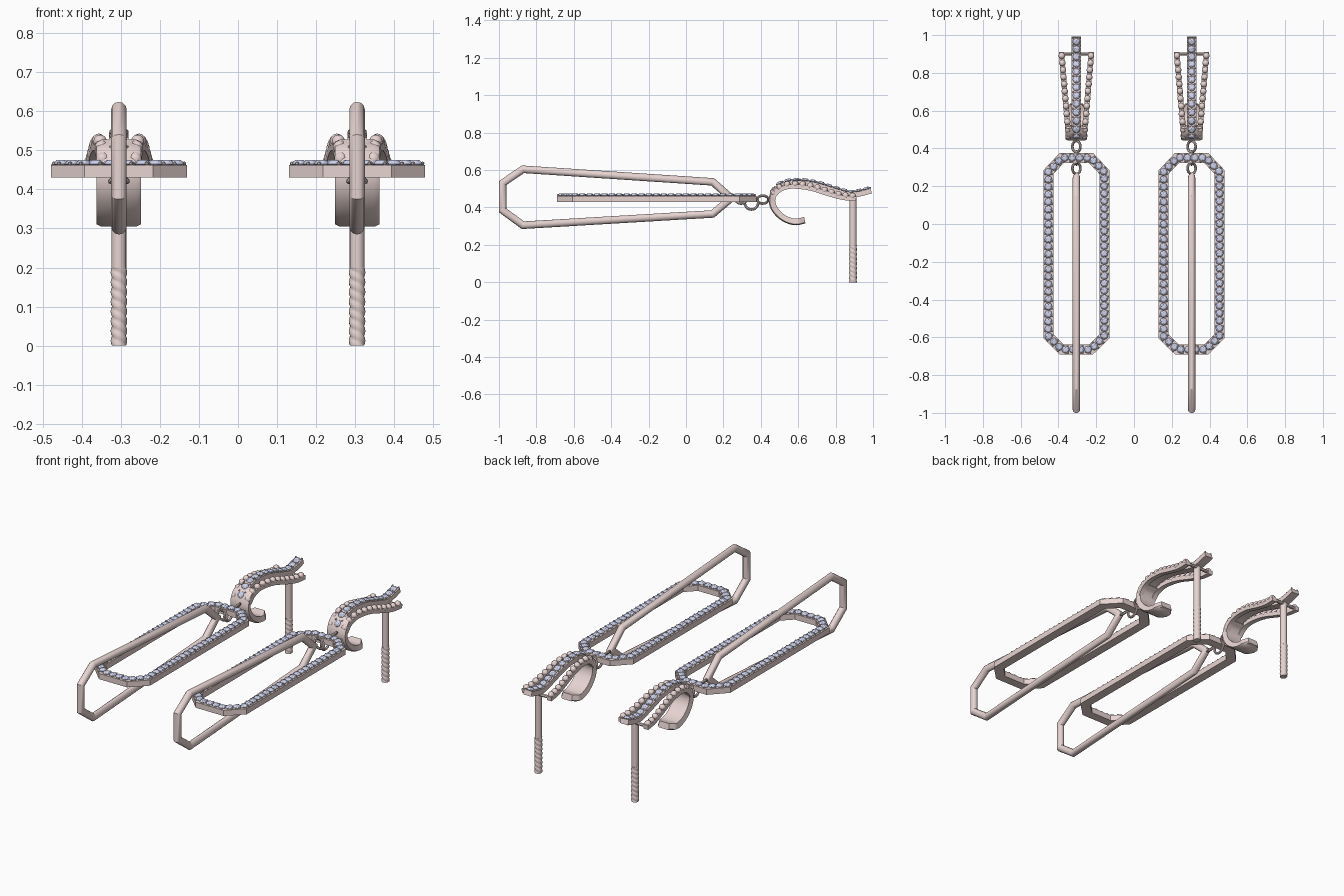
import bpy, bmesh, math
from mathutils import Vector, Matrix

if "Cube" in bpy.data.objects:
    bpy.data.objects.remove(bpy.data.objects["Cube"])

def material(name, rgb):
    m = bpy.data.materials.new(name)
    m.diffuse_color = (*rgb, 1)
    m.use_nodes = True
    m.node_tree.nodes["Principled BSDF"].inputs["Base Color"].default_value = m.diffuse_color
    return m

METAL = material("rose_metal", (0.80, 0.66, 0.64))
STONE = material("pale_stone", (0.62, 0.65, 0.84))

def finish(bm, name, mat, smooth=None):
    bmesh.ops.recalc_face_normals(bm, faces=bm.faces)
    me = bpy.data.meshes.new(name)
    bm.to_mesh(me)
    bm.free()
    ob = bpy.data.objects.new(name, me)
    bpy.context.collection.objects.link(ob)
    me.materials.append(mat)
    if smooth:
        bpy.ops.object.select_all(action='DESELECT')
        ob.select_set(True)
        bpy.context.view_layer.objects.active = ob
        bpy.ops.object.shade_smooth_by_angle(angle=math.radians(smooth))
    return ob

def spline(pts, n=5):
    """Catmull-Rom curve through 2D points."""
    p = [Vector(q) for q in pts]
    p = [2 * p[0] - p[1]] + p + [2 * p[-1] - p[-2]]
    out = []
    for i in range(1, len(p) - 2):
        a, b, c, d = p[i - 1:i + 3]
        for k in range(n):
            t = k / n
            out.append(0.5 * (2 * b + (c - a) * t + (2 * a - 5 * b + 4 * c - d) * t * t
                              + (3 * b - a - 3 * c + d) * t ** 3))
    return out + [p[-2]]

def sweep(name, path, profile, place, closed=False, width=lambda t: 1, smooth=35):
    """Sweep a profile (in-plane, across) along a planar path with mitred corners."""
    path = [Vector(p) for p in path]
    n, bm, rings = len(path), bmesh.new(), []
    for i, p in enumerate(path):
        a = (p - path[i - 1]) if (i or closed) else path[1] - p
        b = (path[(i + 1) % n] - p) if (i < n - 1 or closed) else a
        na, nb = (Vector((-v.y, v.x)).normalized() for v in (a, b))
        m = (na + nb) / (1 + na.dot(nb))
        w = width(i / (n - 1))
        rings.append([bm.verts.new(place(*(p + m * u), v * w)) for u, v in profile])
    k = len(profile)
    for i in range(n if closed else n - 1):
        r, s = rings[i], rings[(i + 1) % n]
        for j in range(k):
            bm.faces.new((r[j], r[(j + 1) % k], s[(j + 1) % k], s[j]))
    if not closed:
        bm.faces.new(rings[0])
        bm.faces.new(rings[-1])
    return finish(bm, name, METAL, smooth)

def spaced(path, count, place, lift, closed=False):
    """Evenly spaced (position, normal, tangent) frames, lifted off the path."""
    pts = [Vector(p) for p in path] + ([Vector(path[0])] if closed else [])
    segs = [(b - a).length for a, b in zip(pts, pts[1:])]
    total, out = sum(segs), []
    for i in range(count):
        d, k = total * (i + 0.5) / count, 0
        while d > segs[k]:
            d -= segs[k]
            k += 1
        t = (pts[k + 1] - pts[k]).normalized()
        out.append((pts[k] + t * d, t))
    return out

def solid_of(name, spots, mat, shape):
    bm = bmesh.new()
    for m in spots:
        shape(bm, m)
    return finish(bm, name, mat, 40 if shape is bead else None)

def gem(bm, m):
    """Eight-sided cut stone with table, crown and girdle."""
    prev = None
    for z, r, tw in ((-0.010, 0.010, 0), (0, 0.0205, 0), (0.006, 0.017, 0.5), (0.010, 0.011, 0)):
        ring = [bm.verts.new(m @ Vector((r * math.cos(a), r * math.sin(a), z)))
                for a in ((i + tw) * math.tau / 8 for i in range(8))]
        if prev:
            for i in range(8):
                o = i if ptw <= tw else (i + 1) % 8
                j = (i + 1) % 8
                if tw == ptw:
                    bm.faces.new((prev[i], prev[j], ring[j], ring[i]))
                elif tw > ptw:
                    bm.faces.new((prev[i], prev[j], ring[i]))
                    bm.faces.new((prev[j], ring[j], ring[i]))
                else:
                    bm.faces.new((prev[i], ring[j], ring[i]))
                    bm.faces.new((prev[i], prev[j], ring[j]))
        prev, ptw = ring, tw
    bm.faces.new(prev)

def bead(bm, m):
    bmesh.ops.create_uvsphere(bm, u_segments=10, v_segments=7, radius=0.018, matrix=m)

def prong(bm, m):
    bmesh.ops.create_icosphere(bm, subdivisions=1, radius=0.006, matrix=m)

def circle(r, n=12):
    return [(r * math.cos(i * math.tau / n), r * math.sin(i * math.tau / n)) for i in range(n)]

def box(u, v):
    return [(-u, -v), (u, -v), (u, v), (-u, v)]

def earring(side, cx):
    yz = lambda y, z, v: (cx + v, y, z)
    # upright long loop
    loop = [(-0.981, 0.53), (-0.872, 0.604), (0.142, 0.537), (0.242, 0.45),
            (0.142, 0.365), (-0.872, 0.305), (-0.981, 0.385)]
    sweep(side + "_upright_loop", loop, circle(0.02), yz, True)

    # flat octagonal frame with stones and prongs
    half = [(0.148, 0.275), (0.148, -0.595), (0.077, -0.665)]
    half = [(0.077, 0.35)] + half
    octagon = half + [(-x, y) for x, y in reversed(half)]
    sweep(side + "_flat_frame", octagon, box(0.026, 0.016),
          lambda x, y, v: (cx + x, y, 0.446 + v), True, smooth=None)
    spots = [Matrix.Translation((cx + p.x, p.y, 0.465)) for p, t in spaced(octagon, 62, None, 0, True)]
    solid_of(side + "_frame_stones", spots, STONE, gem)
    prongs = []
    for p, t in spaced(octagon, 124, None, 0, True)[::2]:
        for s in (-1, 1):
            q = p + Vector((-t.y, t.x)) * 0.019 * s
            prongs.append(Matrix.Translation((cx + q.x, q.y, 0.466)))
    solid_of(side + "_frame_prongs", prongs, METAL, prong)

    # connecting links
    for i, (y, z) in enumerate(((0.295, 0.442), (0.35, 0.425), (0.41, 0.442))):
        bpy.ops.mesh.primitive_torus_add(
            location=(cx, y, z), rotation=(0, math.radians((45, 90, -45)[i]), 0),
            major_radius=0.03 if i != 1 else 0.036, minor_radius=0.007,
            major_segments=20, minor_segments=8)
        ob = bpy.context.object
        ob.name = f"{side}_link_{i + 1}"
        ob.data.materials.append(METAL)
        bpy.ops.object.shade_smooth_by_angle(angle=math.radians(40))

    # curved band under the hook
    band = spline([(0.635, 0.332), (0.58, 0.323), (0.52, 0.345), (0.475, 0.39),
                   (0.46, 0.44), (0.477, 0.487), (0.515, 0.512)])
    sweep(side + "_hook_band", band,
          [(-0.017, -0.05), (0.012, -0.057), (0.018, -0.045), (0.018, 0.045), (0.012, 0.057), (-0.017, 0.05)],
          yz, width=lambda t: min(1, 0.6 + 4 * t))

    # centre rail with stones
    rail = spline([(0.465, 0.465), (0.505, 0.512), (0.58, 0.531), (0.68, 0.522),
                   (0.78, 0.493), (0.87, 0.468), (0.93, 0.473), (0.99, 0.489)])
    sweep(side + "_centre_rail", rail, box(0.014, 0.025), yz)
    gems, prongs = [], []
    for p, t in spaced(rail, 13, None, 0):
        n = Vector((-t.y, t.x))
        rot = Matrix.Rotation(math.atan2(t.y, t.x), 4, 'X')
        gems.append(Matrix.Translation((cx, *(p + n * 0.017))) @ rot)
        for s in (-1, 1):
            prongs.append(Matrix.Translation((cx + s * 0.019, *(p + n * 0.017 + t * 0.02))))
    solid_of(side + "_rail_stones", gems, STONE, gem)
    solid_of(side + "_rail_prongs", prongs, METAL, prong)

    # two splayed beaded rails
    curve = spline([(0.465, 0.455), (0.50, 0.493), (0.56, 0.512), (0.66, 0.503),
                    (0.76, 0.473), (0.84, 0.452), (0.91, 0.447)])
    for s, tag in ((-1, "inner"), (1, "outer")):
        across = lambda y: s * (0.042 + 0.085 * (y - 0.47))
        sweep(f"{side}_{tag}_side_rail", curve, box(0.012, 0.014),
              lambda y, z, v: (cx + across(y) + v, y, z))
        spots = []
        for p, t in spaced(curve, 12, None, 0):
            q = p + Vector((-t.y, t.x)) * 0.013
            spots.append(Matrix.Translation((cx + across(q.x), *q)))
        solid_of(f"{side}_{tag}_beads", spots, METAL, bead)

    # cross bar joining the rails
    sweep(side + "_cross_bar", [(-0.08, 0.45), (0.08, 0.45)], circle(0.009, 8),
          lambda x, z, v: (cx + x, 0.9 + v, z))

    # ear post, smooth above and twisted below
    sweep(side + "_post", [(0.893, 0.195), (0.893, 0.47)], circle(0.019, 16), yz)
    bm, prev = bmesh.new(), None
    for i in range(57):
        z = 0.2 * i / 56
        ring = []
        for j in range(16):
            a = j * math.tau / 16
            r = 0.0175 + 0.0035 * abs(math.sin(a + math.pi * z / 0.025)) ** 0.7
            ring.append(bm.verts.new((cx + r * math.cos(a), 0.893 + r * math.sin(a), z)))
        if prev:
            for j in range(16):
                bm.faces.new((prev[j], prev[j - 1], ring[j - 1], ring[j]))
        else:
            bm.faces.new(ring)
        prev = ring
    bm.faces.new(prev)
    finish(bm, side + "_twisted_post_end", METAL, 50)

for side, cx in (("left", -0.305), ("right", 0.305)):
    earring(side, cx)
